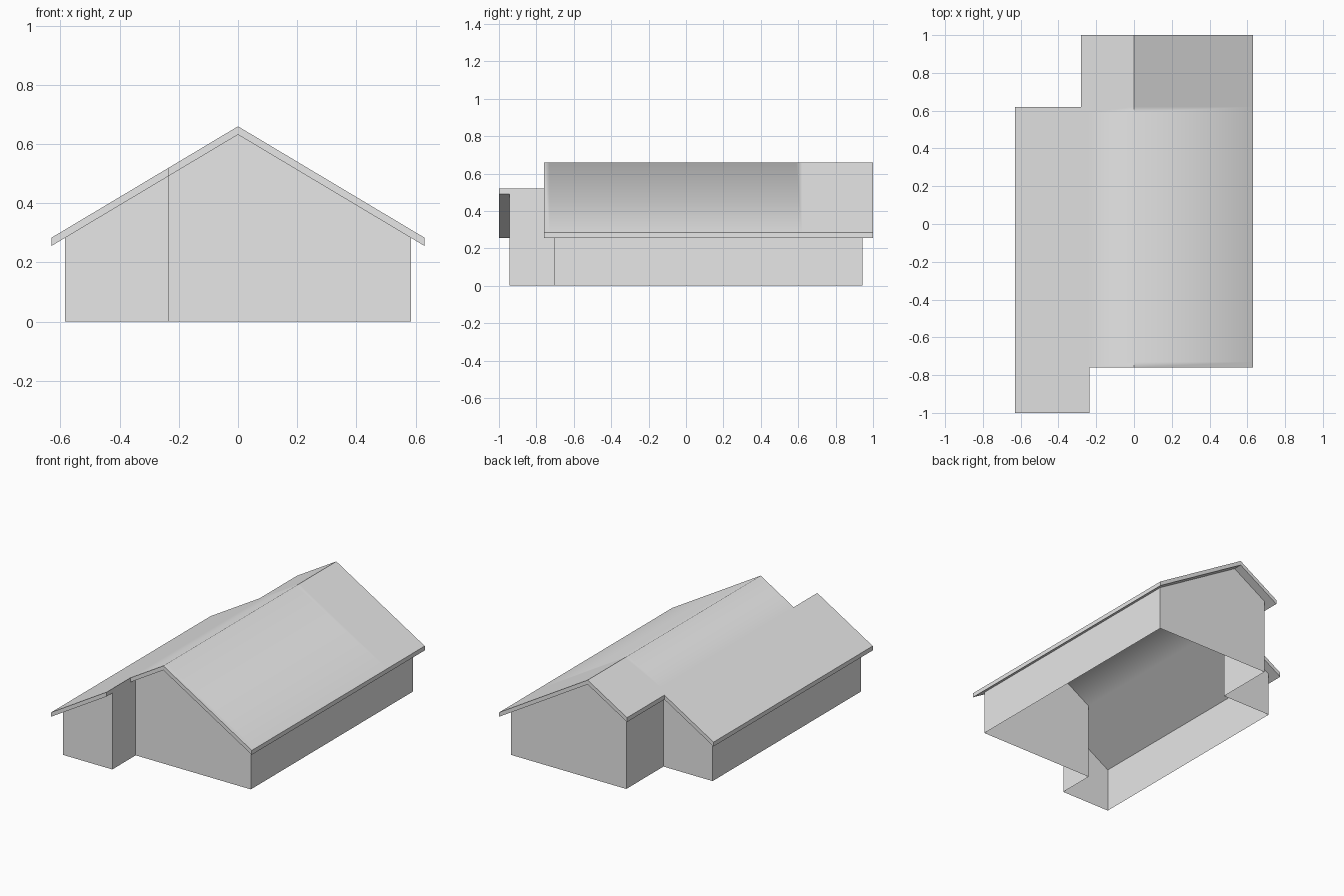
import bpy
import bmesh
import math

cube = bpy.data.objects.get("Cube")
if cube:
    bpy.data.objects.remove(cube, do_unlink=True)

RIDGE, SLOPE, THICK = 0.66, 0.597, 0.028
STEP = -0.235                      # line where both end walls jog

grey = bpy.data.materials.new("light grey")
grey.use_nodes = True
grey.diffuse_color = (0.8, 0.8, 0.8, 1)
grey.node_tree.nodes["Principled BSDF"].inputs["Base Color"].default_value = (0.8, 0.8, 0.8, 1)


def roof_z(x):
    return RIDGE - SLOPE * abs(x)


def finish(bm, name):
    mesh = bpy.data.meshes.new(name)
    bm.to_mesh(mesh)
    bm.free()
    mesh.materials.append(grey)
    obj = bpy.data.objects.new(name, mesh)
    bpy.context.scene.collection.objects.link(obj)
    return obj


# Roof: gable slab with a jog at each end
xs = [-0.63, -0.28, STEP, 0, 0.63]
ys = [-1, -0.76, -0.73, 0.59, 0.62, 1]
bm = bmesh.new()
grid = {(i, j): bm.verts.new((x, y, roof_z(x)))
        for i, x in enumerate(xs) for j, y in enumerate(ys)}
for i in range(len(xs) - 1):
    for j in range(len(ys) - 1):
        front_gap = xs[i] >= STEP and j == 0
        back_gap = i == 0 and j == len(ys) - 2
        if not (front_gap or back_gap):
            bm.faces.new([grid[i, j], grid[i + 1, j], grid[i + 1, j + 1], grid[i, j + 1]])
bmesh.ops.delete(bm, geom=[v for v in bm.verts if not v.link_faces], context='VERTS')
slab = bmesh.ops.extrude_face_region(bm, geom=bm.faces[:], use_keep_orig=True)
under = [g for g in slab["geom"] if isinstance(g, bmesh.types.BMVert)]
bmesh.ops.translate(bm, verts=under, vec=(0, 0, -THICK))
bmesh.ops.recalc_face_normals(bm, faces=bm.faces[:])

# Soft ridge along the middle, crisp edges everywhere else
for f in bm.faces:
    f.smooth = True
for e in bm.edges:
    soft_ridge = all(abs(v.co.x) < 0.001 and ys[2] - 0.001 < v.co.y < ys[3] + 0.001
                     for v in e.verts)
    e.smooth = soft_ridge or e.calc_face_angle(math.pi) < math.radians(30)
finish(bm, "roof")

# Walls: thin sheets around the stepped plan, rising to the roof underside
W = 0.585
plan = [(-W, -0.943), (STEP, -0.943), (STEP, -0.705), (0, -0.705), (W, -0.705),
        (W, 0.943), (0, 0.943), (STEP, 0.943), (STEP, 0.565), (-W, 0.565)]
bm = bmesh.new()
low = [bm.verts.new((x, y, 0)) for x, y in plan]
high = [bm.verts.new((x, y, roof_z(x) - THICK)) for x, y in plan]
for a in range(len(plan)):
    b = (a + 1) % len(plan)
    bm.faces.new([low[a], low[b], high[b], high[a]])
finish(bm, "walls")
